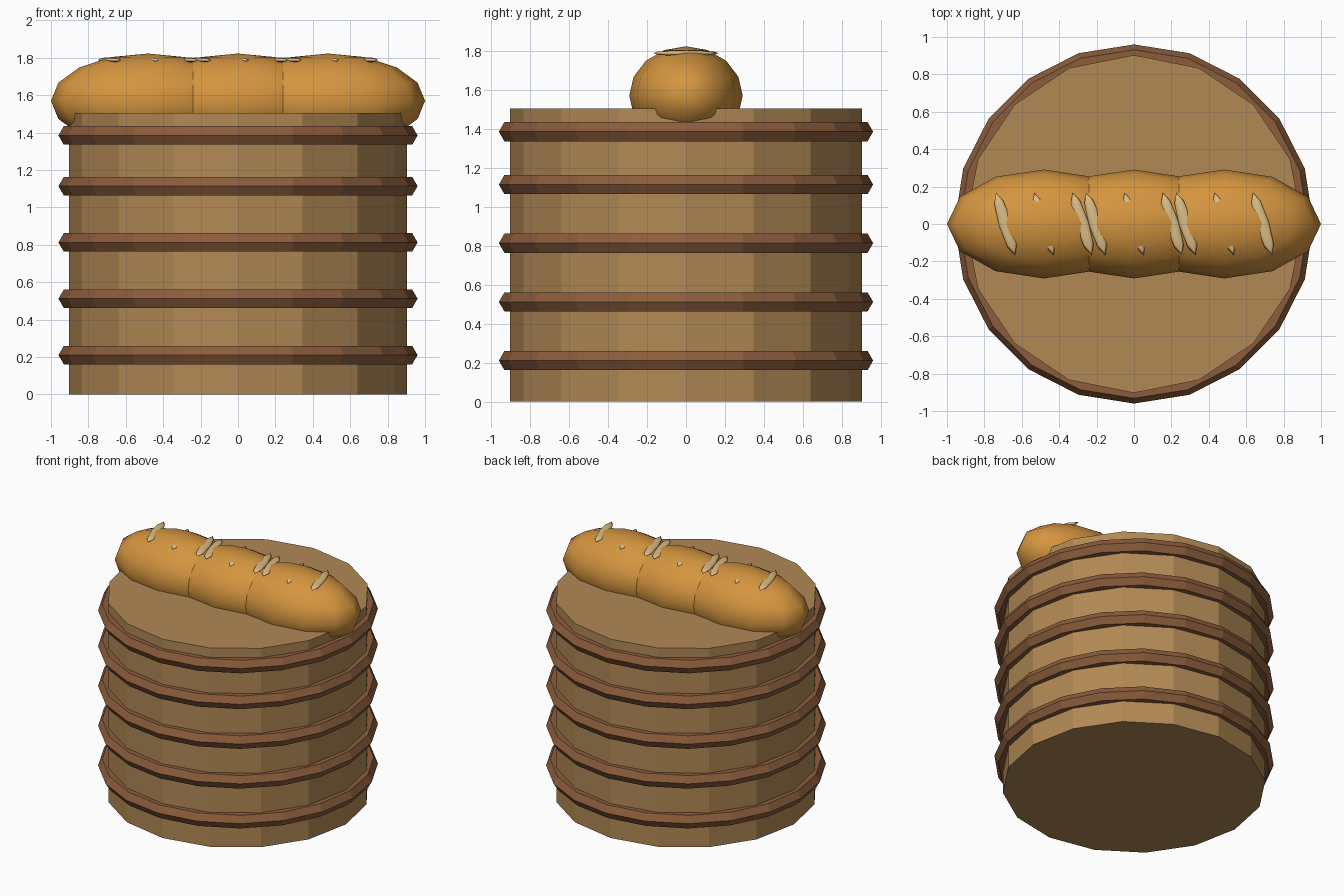
import bpy
from math import radians

if "Cube" in bpy.data.objects:
    bpy.data.objects.remove(bpy.data.objects["Cube"])


def material(name, rgb):
    m = bpy.data.materials.new(name)
    m.diffuse_color = (*rgb, 1)
    m.use_nodes = True
    m.node_tree.nodes["Principled BSDF"].inputs["Base Color"].default_value = m.diffuse_color
    return m


WICKER = material("wicker", (0.44, 0.25, 0.09))
BAND = material("band", (0.26, 0.11, 0.045))
CRUST = material("crust", (0.66, 0.30, 0.05))
CRUMB = material("crumb", (0.72, 0.51, 0.24))


def finish(name, mat):
    ob = bpy.context.object
    ob.name = name
    ob.data.materials.append(mat)
    return ob


def ellipsoid(name, mat, loc, radii, segments, rings, turn=0):
    bpy.ops.mesh.primitive_uv_sphere_add(
        segments=segments, ring_count=rings, radius=1,
        location=loc, rotation=(0, 0, turn))
    ob = finish(name, mat)
    ob.scale = radii
    bpy.ops.object.transform_apply(location=False, rotation=False, scale=True)
    bpy.ops.object.shade_smooth()
    return ob


# Basket body
bpy.ops.mesh.primitive_cylinder_add(vertices=16, radius=0.903, depth=1.505,
                                    location=(0, 0, 0.7525))
finish("basket_body", WICKER)

# Woven bands around the basket, the top one forming the rim
for i, z in enumerate((0.211, 0.512, 0.813, 1.114, 1.385)):
    bpy.ops.mesh.primitive_torus_add(
        major_segments=20, minor_segments=6,
        major_radius=0.903, minor_radius=0.057, location=(0, 0, z))
    finish(f"basket_band_{i + 1}", BAND)

# Loaf made of three overlapping rolls, each with three slashes
for i, x in enumerate((-0.482, 0, 0.482)):
    ellipsoid(f"loaf_{i + 1}", CRUST, (x, 0, 1.57), (0.518, 0.291, 0.253), 12, 8)
    for j, dx in enumerate((-0.205, 0, 0.205)):
        ellipsoid(f"slash_{i + 1}_{j + 1}", CRUMB, (x + dx, 0, 1.788),
                  (0.036, 0.175, 0.015), 8, 6, radians(17))
